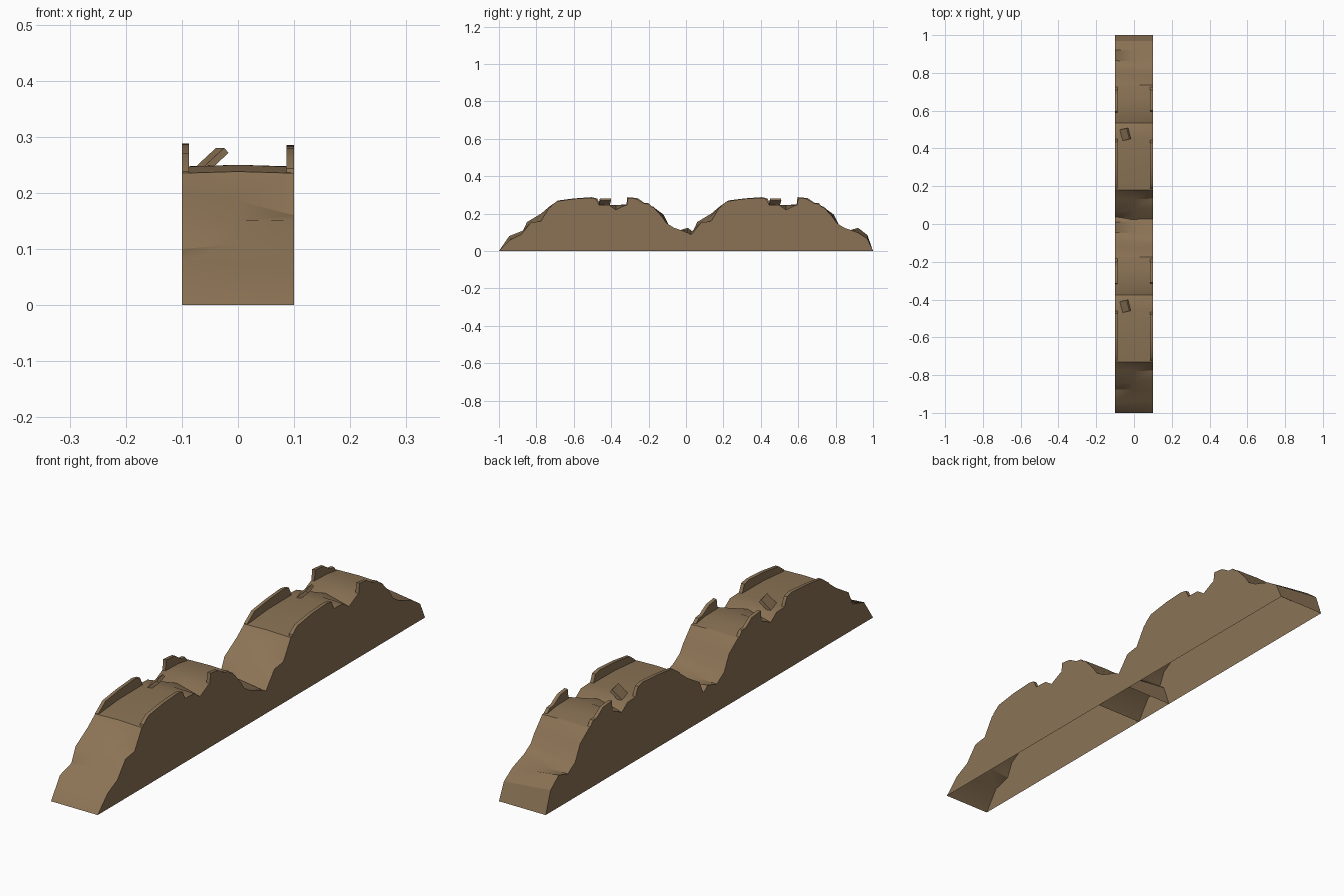
import bpy, bmesh, math
from mathutils import Matrix

if "Cube" in bpy.data.objects:
    bpy.data.objects.remove(bpy.data.objects["Cube"])

STEP = 0.91  # spacing of the two identical mounds

earth = bpy.data.materials.new("packed_earth_brown")
earth.diffuse_color = (0.258, 0.171, 0.091, 1)
earth.use_nodes = True
earth.node_tree.nodes["Principled BSDF"].inputs["Base Color"].default_value = earth.diffuse_color


def finish(bm, name, angle=30):
    mesh = bpy.data.meshes.new(name)
    bm.to_mesh(mesh)
    bm.free()
    mesh.materials.append(earth)
    ob = bpy.data.objects.new(name, mesh)
    bpy.context.collection.objects.link(ob)
    bpy.context.view_layer.objects.active = ob
    ob.select_set(True)
    bpy.ops.object.shade_smooth_by_angle(angle=math.radians(angle))
    ob.select_set(False)
    return ob


# Ridge lines (y, z) along the left edge, centre and right edge
deck_edge = [(-.6, .246), (-.455, .247), (-.41, .245), (-.375, .22),
             (-.32, .247), (-.24, .245), (-.175, .235)]
deck_mid = [(-.6, .25), (-.455, .25), (-.41, .247), (-.375, .245),
            (-.32, .25), (-.24, .249), (-.175, .238)]
left = [(-1, 0), (-.945, .08), (-.875, .10), (-.85, .155), (-.775, .20), (-.73, .235)] \
    + deck_edge + [(-.12, .195), (-.09, .135), (-.045, .108), (.01, .124), (.06, .085), (.09, 0)]
middle = [(-1, 0), (-.935, .07), (-.875, .108), (-.835, .15), (-.78, .185), (-.73, .238)] \
    + deck_mid + [(-.125, .19), (-.095, .14), (-.05, .105), (.01, .112), (.06, .075), (.09, 0)]
right = [(-1, 0), (-.94, .06), (-.88, .09), (-.83, .152), (-.775, .16), (-.73, .235)] \
    + deck_edge + [(-.125, .18), (-.105, .15), (-.065, .125), (.01, .098), (.06, .065), (.09, 0)]


def mound(name, dy):
    """Open-bottomed shell: lofted top with two flat side walls."""
    bm = bmesh.new()
    cols = [[bm.verts.new((x, y + dy, z)) for y, z in line]
            for x, line in ((-.1, left), (0, middle), (.1, right))]
    for a, b in zip(cols, cols[1:]):
        for i in range(len(a) - 1):
            bm.faces.new((a[i], b[i], b[i + 1], a[i + 1]))
    bm.faces.new(cols[0])
    bm.faces.new(cols[2][::-1])
    return finish(bm, name)


def lip(name, x0, x1, outline, dy):
    """Thin upright rim cut to an outline in the y-z plane."""
    bm = bmesh.new()
    a = [bm.verts.new((x0, y + dy, z)) for y, z in outline]
    b = [bm.verts.new((x1, y + dy, z)) for y, z in outline]
    n = len(a)
    bm.faces.new(a)
    bm.faces.new(b[::-1])
    for i in range(n):
        j = (i + 1) % n
        bm.faces.new((a[i], b[i], b[j], a[j]))
    bmesh.ops.recalc_face_normals(bm, faces=bm.faces)
    return finish(bm, name)


def splinter(name, dy):
    """Small tilted slab sticking out of the notch."""
    bm = bmesh.new()
    bmesh.ops.create_cube(bm, size=1)
    bm.transform(Matrix.Translation((-.046, -.435 + dy, .259))
                 @ Matrix.Rotation(math.radians(14), 4, 'Z')
                 @ Matrix.Rotation(math.radians(-42), 4, 'Y')
                 @ Matrix.Diagonal((.05, .06, .012, 1)))
    return finish(bm, name)


front_left = [(-.73, .225), (-.73, .238), (-.685, .27), (-.6, .281), (-.505, .288),
              (-.475, .281), (-.465, .262), (-.455, .235)]
front_right = [(-.725, .225), (-.72, .243), (-.69, .266), (-.6, .279), (-.51, .284),
               (-.48, .278), (-.47, .255), (-.46, .235)]
rear_left = [(-.32, .235), (-.314, .288), (-.26, .283), (-.222, .257), (-.2, .256), (-.178, .23)]
rear_right = [(-.317, .235), (-.31, .285), (-.265, .279), (-.225, .255), (-.2, .252), (-.178, .23)]

for tag, dy in (("front", 0), ("rear", STEP)):
    mound(tag + "_earth_mound", dy)
    lip(tag + "_long_rim_left", -.1, -.087, front_left, dy)
    lip(tag + "_long_rim_right", .086, .1, front_right, dy)
    lip(tag + "_short_rim_left", -.1, -.087, rear_left, dy)
    lip(tag + "_short_rim_right", .086, .1, rear_right, dy)
    splinter(tag + "_splinter", dy)
